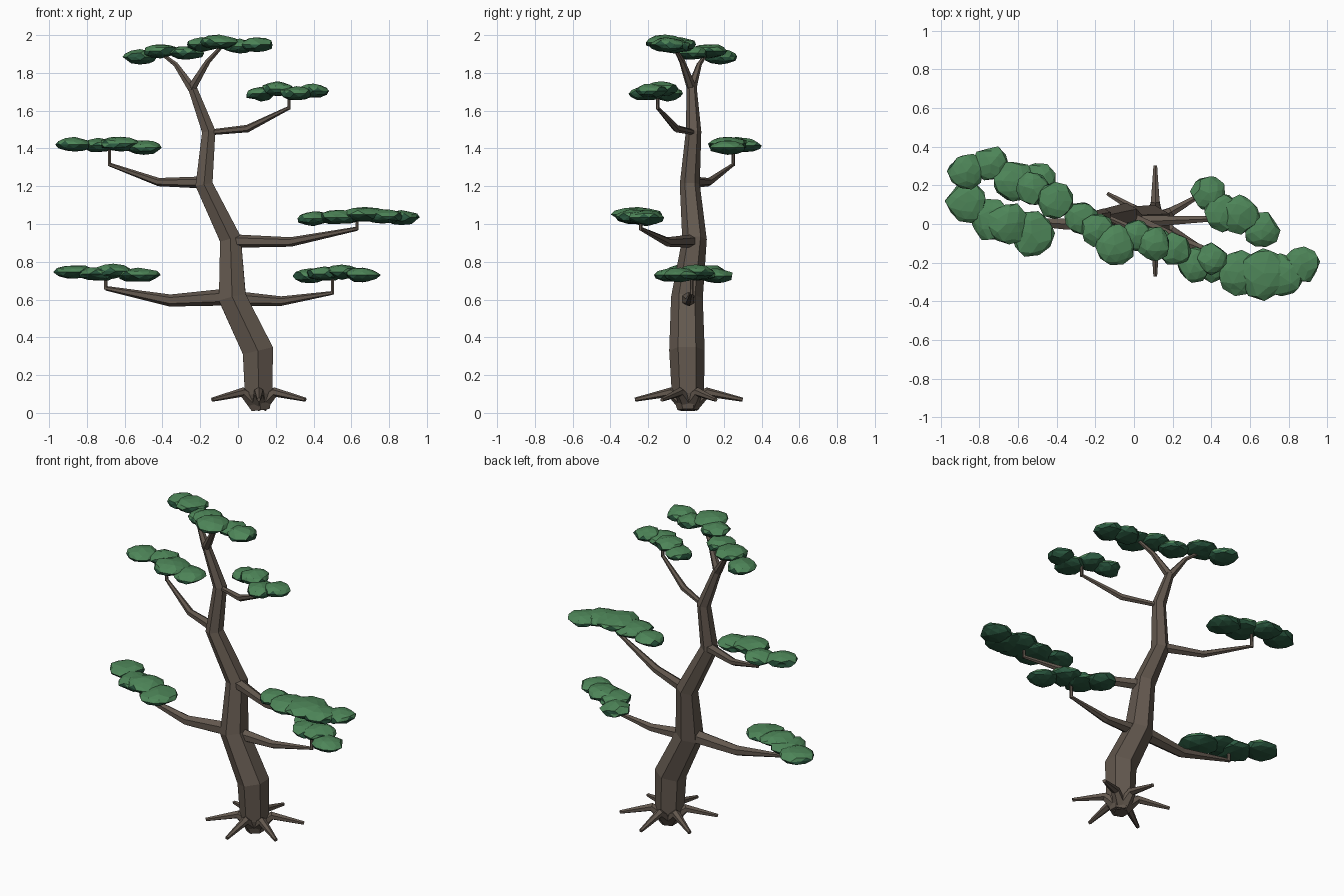
import bpy, bmesh, math, random
from mathutils import Vector, Matrix

random.seed(4)


def material(name, rgb):
    m = bpy.data.materials.new(name)
    m.diffuse_color = (*rgb, 1)
    return m


BARK = material("bark", (0.125, 0.098, 0.077))
LEAF_TOP = material("leaf_top", (0.075, 0.235, 0.098))
LEAF_UNDER = material("leaf_under", (0.024, 0.10, 0.052))


def finish(name, bm, mats):
    me = bpy.data.meshes.new(name)
    bm.to_mesh(me)
    bm.free()
    for m in mats:
        me.materials.append(m)
    ob = bpy.data.objects.new(name, me)
    bpy.context.collection.objects.link(ob)
    return ob


def tube(name, path, ref, sides=6):
    """Faceted tapering tube through (x, y, z, radius) points."""
    bm = bmesh.new()
    pts = [Vector(p[:3]) for p in path]
    dirs = [(b - a).normalized() for a, b in zip(pts, pts[1:])]
    rings = []
    for i, p in enumerate(pts):
        t = (dirs[max(i - 1, 0)] + dirs[min(i, len(dirs) - 1)]).normalized()
        u = (Vector(ref) - t * t.dot(Vector(ref))).normalized()
        v = t.cross(u)
        r = path[i][3]
        rings.append([bm.verts.new(p + r * (u * math.cos(a) + v * math.sin(a)))
                      for a in (math.tau * k / sides for k in range(sides))])
    for lo, hi in zip(rings, rings[1:]):
        for k in range(sides):
            n = (k + 1) % sides
            bm.faces.new((lo[k], lo[n], hi[n], hi[k]))
    bm.faces.new(rings[0][::-1])
    bm.faces.new(rings[-1])
    return finish(name, bm, [BARK])


def foliage(name, blobs):
    """Cluster of flattened, jittered low-poly blobs (x, y, z, radius)."""
    bm = bmesh.new()
    for x, y, z, r in blobs:
        spin = Matrix.Rotation(random.uniform(0, math.tau), 4, 'Z')
        verts = bmesh.ops.create_icosphere(bm, subdivisions=2, radius=1, matrix=spin)["verts"]
        for v in verts:
            k = random.uniform(0.88, 1.1)
            v.co = Vector((x + v.co.x * r * k, y + v.co.y * r * k, z + v.co.z * 0.038 * k))
    bm.normal_update()
    for f in bm.faces:
        f.material_index = 0 if f.normal.z > 0.3 else 1
    return finish(name, bm, [LEAF_TOP, LEAF_UNDER])


# Winding hexagonal trunk
tube("trunk", [(0.12, 0.01, 0.015, 0.055), (0.11, 0.01, 0.1, 0.085), (0.105, 0.005, 0.33, 0.094),
               (-0.03, 0.005, 0.61, 0.084), (-0.04, 0.045, 0.92, 0.065),
               (-0.18, 0.02, 1.21, 0.053), (-0.155, 0.04, 1.49, 0.041),
               (-0.245, 0.03, 1.73, 0.026)], (0, 1, 0))

# Six arching roots around the base
for i in range(6):
    a = math.radians(30 + 60 * i)
    c, s = math.cos(a), math.sin(a)
    tube(f"root_{i + 1}", [(0.11 + d * c, 0.015 + d * s, z, r) for d, z, r in
                           ((0.015, 0.045, 0.045), (0.10, 0.11, 0.026), (0.285, 0.07, 0.011))], (0, 0, 1))

# Main limbs, each followed by a short upright stem into its foliage
limbs = {
    "lower_left": [(-0.03, 0.01, 0.615, 0.046), (-0.36, 0.0, 0.595, 0.032), (-0.70, 0.02, 0.66, 0.012)],
    "lower_right": [(-0.03, 0.01, 0.605, 0.042), (0.23, 0.02, 0.592, 0.025), (0.50, 0.03, 0.635, 0.01)],
    "middle_right": [(-0.04, 0.04, 0.91, 0.036), (0.28, -0.10, 0.905, 0.025), (0.63, -0.24, 0.975, 0.011)],
    "middle_left": [(-0.18, 0.03, 1.22, 0.032), (-0.42, 0.12, 1.222, 0.022), (-0.68, 0.25, 1.315, 0.01)],
    "upper_right": [(-0.15, 0.04, 1.485, 0.015), (0.05, -0.05, 1.505, 0.02), (0.27, -0.15, 1.615, 0.01)],
}
for name, path in limbs.items():
    tube(name + "_limb", path, (0, 0, 1))
    x, y, z, r = path[-1]
    tube(name + "_stem", [(x, y, z - 0.008, 0.01), (x, y, z + 0.08, 0.009)], (0, 1, 0))

# Forked top of the trunk
tube("left_fork", [(-0.245, 0.03, 1.72, 0.026), (-0.33, 0.07, 1.845, 0.014), (-0.39, 0.10, 1.89, 0.01)], (0, 1, 0))
tube("right_fork", [(-0.245, 0.03, 1.72, 0.026), (-0.16, -0.02, 1.86, 0.016), (-0.09, -0.06, 1.935, 0.01)], (0, 1, 0))

# Foliage pads
foliage("lower_left_foliage", [(-0.865, 0.11, 0.745, 0.105), (-0.74, 0.02, 0.735, 0.11),
                               (-0.66, 0.0, 0.75, 0.11), (-0.53, -0.05, 0.73, 0.115)])
foliage("lower_right_foliage", [(0.385, 0.16, 0.725, 0.09), (0.46, 0.06, 0.735, 0.10),
                                (0.55, 0.05, 0.745, 0.10), (0.66, -0.03, 0.73, 0.09)])
foliage("middle_right_foliage", [(0.40, -0.21, 1.03, 0.09), (0.54, -0.25, 1.035, 0.115),
                                 (0.67, -0.255, 1.05, 0.135), (0.76, -0.27, 1.04, 0.115),
                                 (0.865, -0.21, 1.035, 0.095)])
foliage("middle_left_foliage", [(-0.865, 0.27, 1.42, 0.095), (-0.74, 0.31, 1.415, 0.09),
                                (-0.62, 0.22, 1.425, 0.11), (-0.50, 0.22, 1.405, 0.10)])
foliage("upper_right_foliage", [(0.12, -0.10, 1.69, 0.08), (0.21, -0.13, 1.715, 0.085),
                                (0.31, -0.21, 1.69, 0.09), (0.40, -0.18, 1.705, 0.08)])
foliage("crown_foliage", [(-0.52, 0.18, 1.885, 0.09), (-0.41, 0.12, 1.915, 0.095),
                          (-0.27, 0.03, 1.905, 0.09), (-0.19, -0.03, 1.95, 0.085),
                          (-0.10, -0.11, 1.962, 0.105), (0.01, -0.06, 1.94, 0.085),
                          (0.10, -0.10, 1.95, 0.09)])
